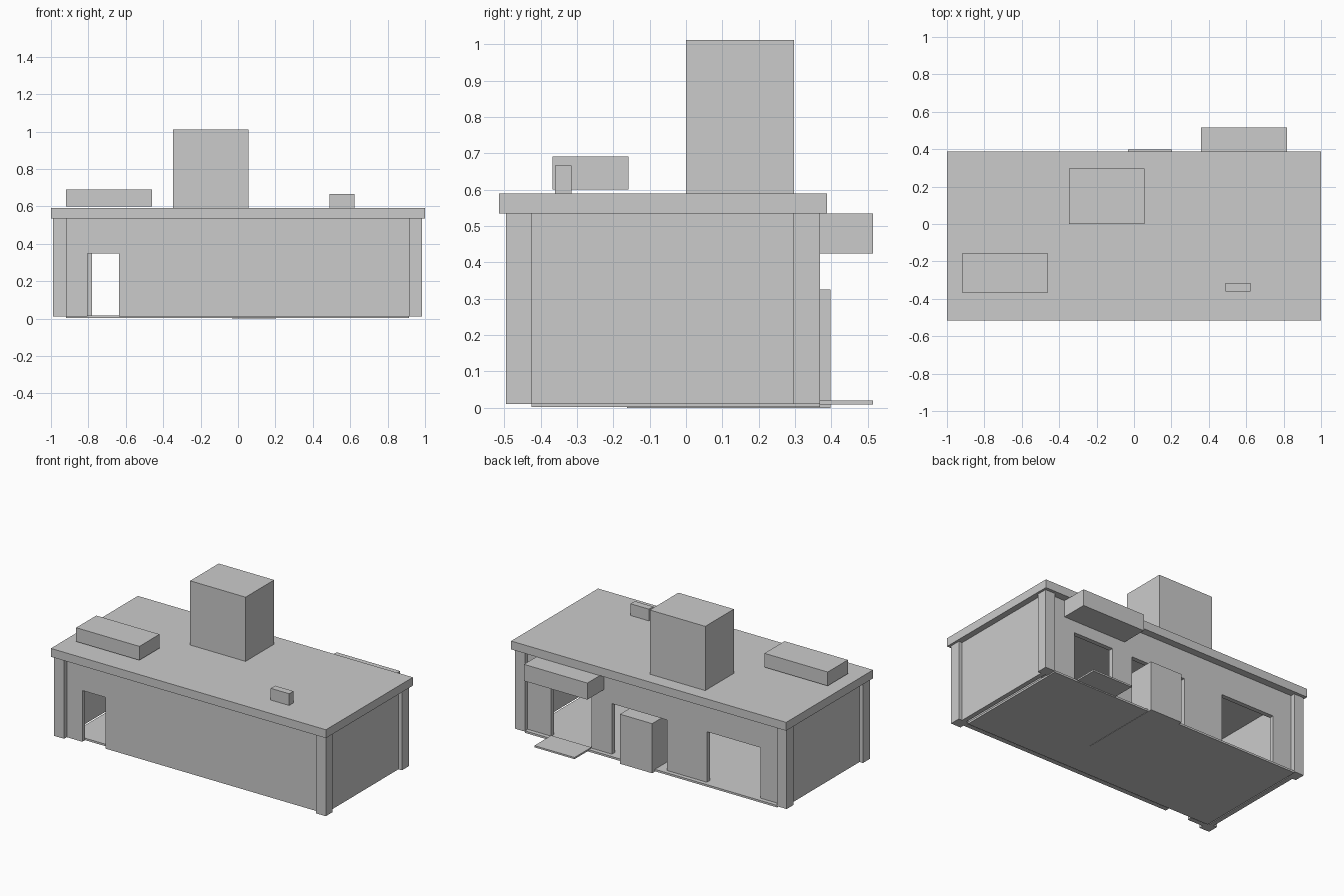
import bpy, bmesh

if "Cube" in bpy.data.objects:
    bpy.data.objects.remove(bpy.data.objects["Cube"])


def make_object(name, bm):
    bmesh.ops.recalc_face_normals(bm, faces=bm.faces[:])
    mesh = bpy.data.meshes.new(name)
    bm.to_mesh(mesh)
    bm.free()
    obj = bpy.data.objects.new(name, mesh)
    bpy.context.collection.objects.link(obj)
    return obj


def box(name, x, y, z):
    """Box from (min, max) ranges."""
    bm = bmesh.new()
    bmesh.ops.create_cube(bm, size=1)
    for v in bm.verts:
        for i, (lo, hi) in enumerate((x, y, z)):
            v.co[i] = hi if v.co[i] > 0 else lo
    return make_object(name, bm)


def wall(name, x, y, z, doors, door_top):
    """Wall along x with doorways notched up from its bottom edge."""
    outline = [(x[0], z[1]), (x[0], z[0])]
    for a, b in doors:
        outline += [(a, z[0]), (a, door_top), (b, door_top), (b, z[0])]
    outline += [(x[1], z[0]), (x[1], z[1])]
    bm = bmesh.new()
    face = bm.faces.new([bm.verts.new((px, y[0], pz)) for px, pz in outline])
    geom = bmesh.ops.extrude_face_region(bm, geom=[face])["geom"]
    moved = [g for g in geom if isinstance(g, bmesh.types.BMVert)]
    bmesh.ops.translate(bm, verts=moved, vec=(0, y[1] - y[0], 0))
    return make_object(name, bm)


BASE, EAVES, ROOF = 0.01, 0.535, 0.59

# Floor and roof slabs
box("floor", (-0.92, 0.915), (-0.425, 0.368), (0.002, 0.015))
box("roof", (-1, 1), (-0.515, 0.388), (EAVES, ROOF))

# Corner pillars
for side, px in (("left", (-0.99, -0.918)), ("right", (0.913, 0.985))):
    for end, py in (("front", (-0.495, -0.424)), ("back", (0.296, 0.368))):
        box(f"{end}_{side}_pillar", px, py, (BASE, EAVES))

# Walls, set back slightly from the pillar faces
wall("front_wall", (-0.93, 0.93), (-0.467, -0.437), (BASE, EAVES),
     [(-0.805, -0.635)], 0.347)
wall("back_wall", (-0.93, 0.93), (0.31, 0.34), (BASE, EAVES),
     [(-0.78, -0.39), (-0.1, 0.3), (0.45, 0.742)], 0.347)
box("left_wall", (-0.965, -0.935), (-0.43, 0.31), (BASE, EAVES))
box("right_wall", (0.93, 0.96), (-0.43, 0.31), (BASE, EAVES))

# Back entrance: awning, doorstep and large cabinet in the middle opening
box("awning", (0.357, 0.818), (0.34, 0.515), (0.425, EAVES - 0.001))
box("doorstep", (0.45, 0.742), (0.34, 0.515), (0.009, 0.02))
box("cabinet", (-0.032, 0.202), (-0.162, 0.397), (0.0, 0.326))

# Rooftop units
box("roof_tower", (-0.348, 0.055), (0.0, 0.297), (ROOF, 1.012))
box("roof_unit", (-0.92, -0.46), (-0.367, -0.158), (0.6, 0.691))
box("roof_vent", (0.49, 0.624), (-0.36, -0.315), (ROOF, 0.667))
